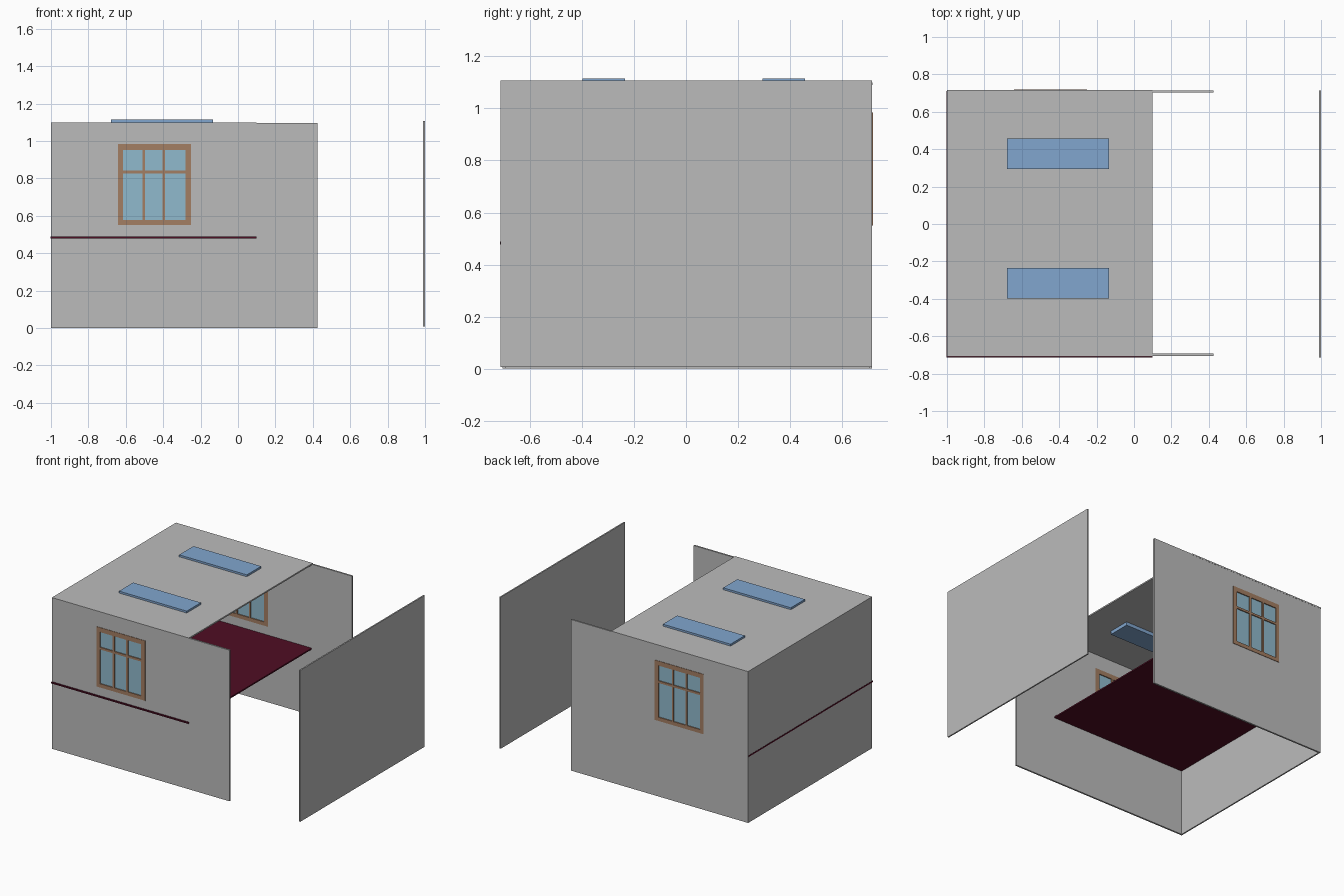
import bpy
import bmesh

cube = bpy.data.objects.get("Cube")
if cube:
    bpy.data.objects.remove(cube, do_unlink=True)


def material(name, rgb):
    mat = bpy.data.materials.new(name)
    mat.use_nodes = True
    mat.diffuse_color = (*rgb, 1)
    mat.node_tree.nodes["Principled BSDF"].inputs["Base Color"].default_value = (*rgb, 1)
    return mat


plaster = material("grey plaster", (0.50, 0.50, 0.50))
wood = material("brown wood", (0.37, 0.21, 0.125))
glass = material("pale window glass", (0.28, 0.49, 0.61))
skyglass = material("blue skylight glass", (0.22, 0.38, 0.62))
maroon = material("dark maroon", (0.078, 0.004, 0.017))


def finish(name, bm, mat):
    bmesh.ops.recalc_face_normals(bm, faces=bm.faces)
    mesh = bpy.data.meshes.new(name)
    bm.to_mesh(mesh)
    bm.free()
    mesh.materials.append(mat)
    obj = bpy.data.objects.new(name, mesh)
    bpy.context.collection.objects.link(obj)
    return obj


def box(name, x, y, z, mat):
    """Box from (low, high) limits on each axis."""
    bm = bmesh.new()
    bmesh.ops.create_cube(bm, size=1)
    for v in bm.verts:
        v.co = [lim[0] if c < 0 else lim[1] for c, lim in zip(v.co, (x, y, z))]
    return finish(name, bm, mat)


def pierced_panel(name, xs, zs, y, holes, mat):
    """Upright panel from a grid of cells, leaving out the hole cells."""
    bm = bmesh.new()
    grid = [[bm.verts.new((px, y[0], pz)) for pz in zs] for px in xs]
    for i in range(len(xs) - 1):
        for j in range(len(zs) - 1):
            if (i, j) not in holes:
                bm.faces.new((grid[i][j], grid[i + 1][j], grid[i + 1][j + 1], grid[i][j + 1]))
    out = bmesh.ops.extrude_face_region(bm, geom=bm.faces[:])
    for v in out["geom"]:
        if isinstance(v, bmesh.types.BMVert):
            v.co.y = y[1]
    return finish(name, bm, mat)


# Pierced walls, each with a six-pane window
win_x, win_z = (-0.642, -0.25), (0.55, 0.985)
bar_x = [win_x[0], -0.614, -0.511, -0.497, -0.403, -0.389, -0.282, win_x[1]]
bar_z = [win_z[0], 0.577, 0.826, 0.842, 0.952, win_z[1]]
panes = {(i, j) for i in (1, 3, 5) for j in (1, 3)}

for side, y in (("front", (-0.705, -0.693)), ("back", (0.703, 0.715))):
    pierced_panel(side + "_wall", [-1, *win_x, 0.425], [0, *win_z, 1.097], y, {(1, 1)}, plaster)
    pierced_panel(side + "_window_frame", bar_x, bar_z, (y[0] - 0.003, y[1] + 0.003), panes, wood)
    mid = sum(y) / 2
    box(side + "_window_glass", (-0.63, -0.265), (mid - 0.002, mid + 0.002), (0.56, 0.97), glass)

# Closed end wall and the detached end wall
box("right_end_wall", (-1, -0.99), (-0.704, 0.714), (0, 1.097), plaster)
box("detached_left_wall", (0.989, 0.999), (-0.713, 0.715), (0.007, 1.107), plaster)

# Roof with skylights set through it
box("roof", (-1, 0.1), (-0.708, 0.716), (1.09, 1.1), plaster)
for name, y in (("front_skylight", (-0.397, -0.235)), ("back_skylight", (0.293, 0.457))):
    box(name, (-0.678, -0.134), y, (1.065, 1.114), skyglass)

# Upper floor, its edge showing on the front and closed end
box("upper_floor", (-1.002, 0.1), (-0.714, 0.71), (0.478, 0.488), maroon)
